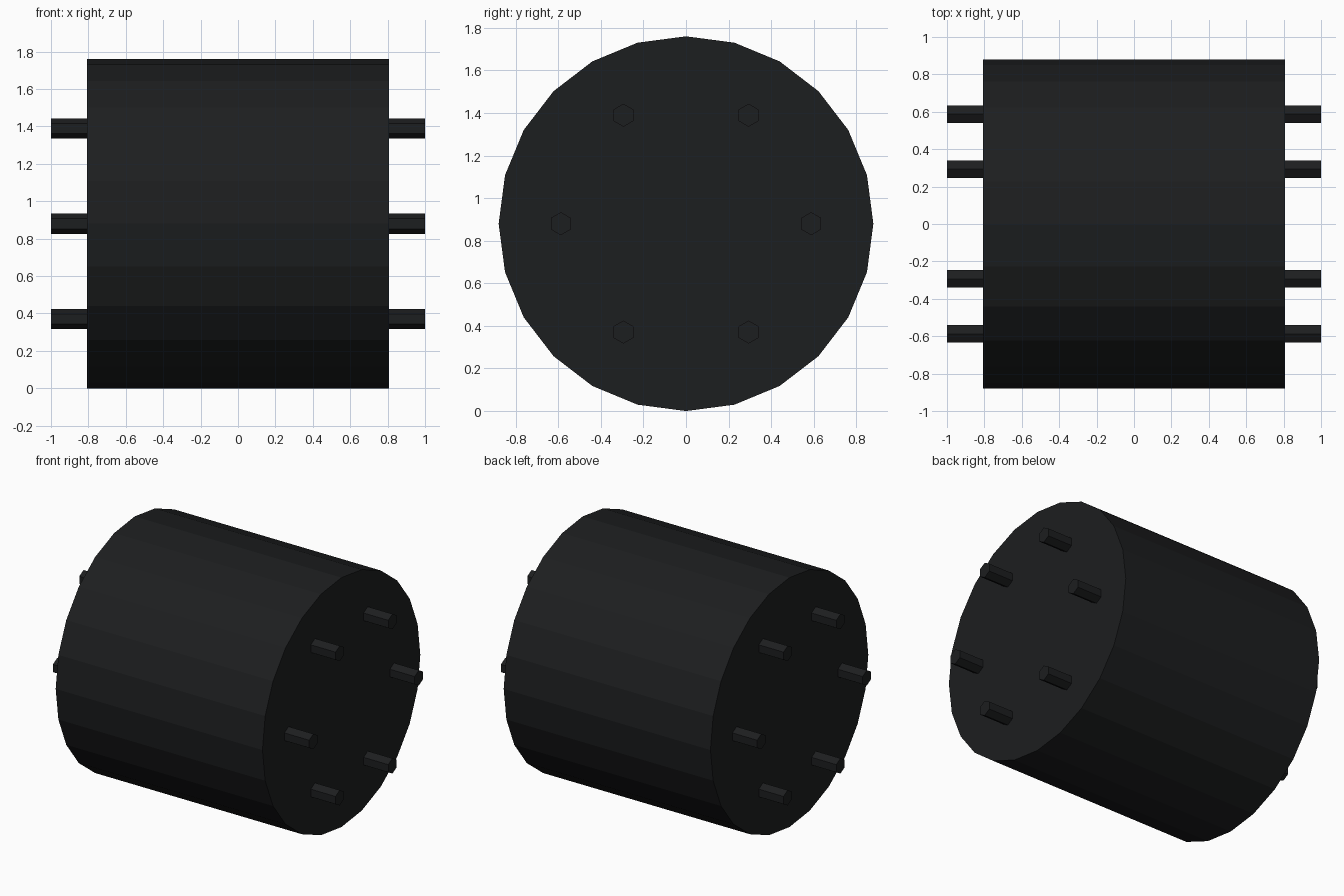
import bpy, bmesh
from math import cos, sin, pi

if "Cube" in bpy.data.objects:
    bpy.data.objects.remove(bpy.data.objects["Cube"])

R, HALF, CZ = 0.88, 0.807, 0.88      # drum radius, half length, axis height
STUD_RING, STUD_R = 0.588, 0.054

mat = bpy.data.materials.new("dark_rubber")
mat.diffuse_color = (0.012, 0.013, 0.014, 1)
mat.use_nodes = True
mat.node_tree.nodes["Principled BSDF"].inputs["Base Color"].default_value = mat.diffuse_color


def prism(name, x0, x1, y, z, r, sides):
    """Flat-sided prism along x with a corner pointing straight up."""
    bm = bmesh.new()
    ring = [bm.verts.new((x0, y + r * sin(2 * pi * i / sides),
                          z + r * cos(2 * pi * i / sides))) for i in range(sides)]
    face = bm.faces.new(ring)
    out = bmesh.ops.extrude_face_region(bm, geom=[face], use_keep_orig=True)
    top = [v for v in out["geom"] if isinstance(v, bmesh.types.BMVert)]
    bmesh.ops.translate(bm, verts=top, vec=(x1 - x0, 0, 0))
    bmesh.ops.recalc_face_normals(bm, faces=bm.faces)
    mesh = bpy.data.meshes.new(name)
    bm.to_mesh(mesh)
    bm.free()
    mesh.materials.append(mat)
    ob = bpy.data.objects.new(name, mesh)
    bpy.context.collection.objects.link(ob)
    return ob


# Main drum
prism("drum", -HALF, HALF, 0, CZ, R, 24)

# Six hexagonal studs on each end
for side, label in ((-1, "left"), (1, "right")):
    for i in range(6):
        a = i * pi / 3
        x0, x1 = sorted((side * (HALF - 0.02), side * 1.0))
        prism(f"{label}_stud_{i + 1}", x0, x1, STUD_RING * cos(a),
              CZ + STUD_RING * sin(a), STUD_R, 6)
